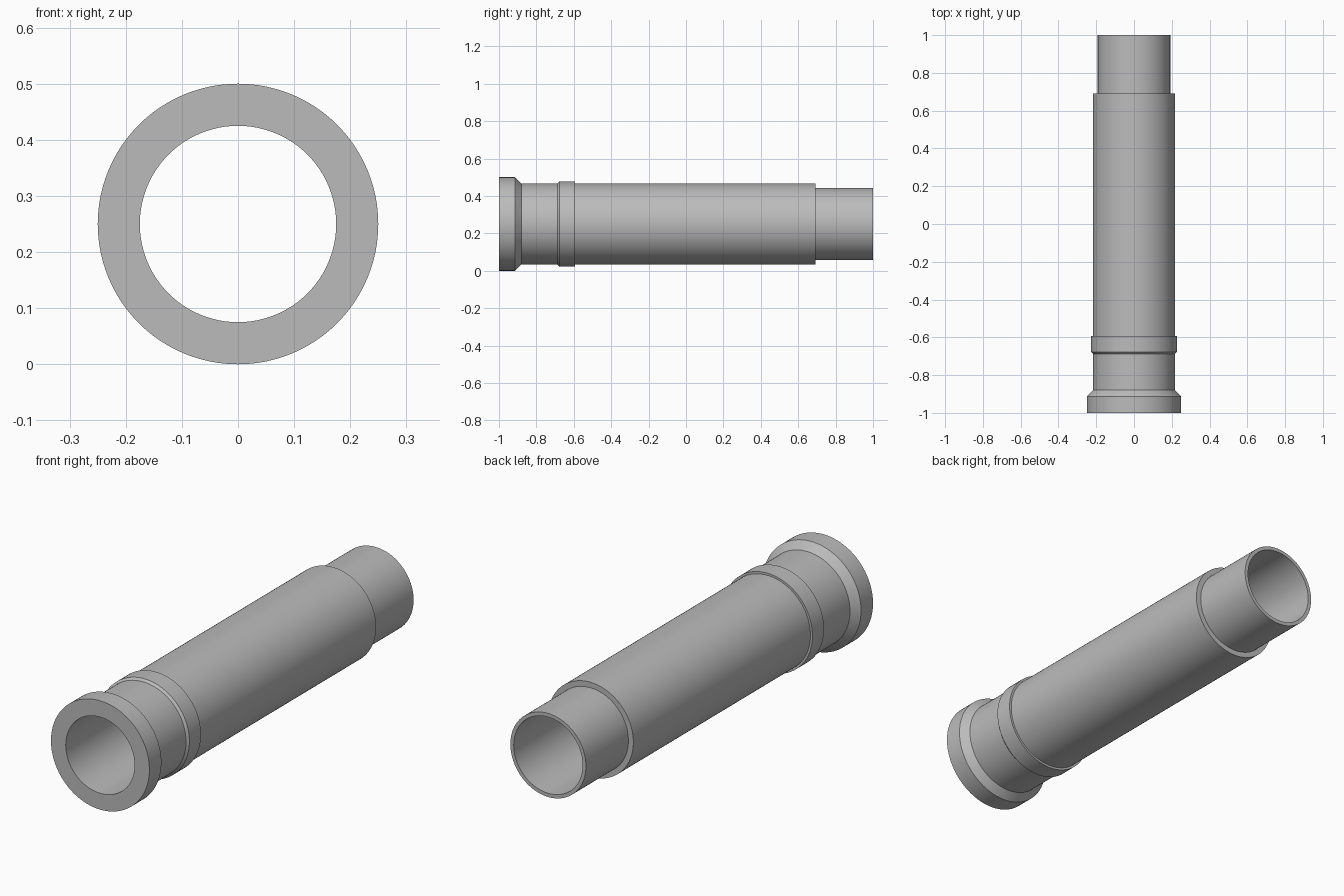
import bpy, bmesh, math
from mathutils import Vector

cube = bpy.data.objects.get("Cube")
if cube:
    bpy.data.objects.remove(cube)

SEGMENTS = 96
AXIS_Z = 0.25
BORE = 0.175

grey = bpy.data.materials.new("plain grey")
grey.use_nodes = True
colour = (0.5, 0.5, 0.5, 1)
grey.diffuse_color = colour
grey.node_tree.nodes["Principled BSDF"].inputs["Base Color"].default_value = colour


def lathe(name, profile):
    """Spin a closed (y, radius) profile around the pipe axis."""
    bm = bmesh.new()
    verts = [bm.verts.new((0, y, r)) for y, r in profile]
    edges = [bm.edges.new((a, b)) for a, b in zip(verts, verts[1:] + verts[:1])]
    bmesh.ops.spin(bm, geom=verts + edges, cent=(0, 0, 0), axis=(0, 1, 0),
                   angle=math.tau, steps=SEGMENTS, use_merge=True)
    bmesh.ops.remove_doubles(bm, verts=bm.verts, dist=1e-5)
    bmesh.ops.recalc_face_normals(bm, faces=bm.faces)
    mesh = bpy.data.meshes.new(name)
    bm.to_mesh(mesh)
    bm.free()
    mesh.materials.append(grey)
    obj = bpy.data.objects.new(name, mesh)
    obj.location = Vector((0, 0, AXIS_Z))
    bpy.context.collection.objects.link(obj)
    bpy.ops.object.select_all(action="DESELECT")
    obj.select_set(True)
    bpy.context.view_layer.objects.active = obj
    bpy.ops.object.shade_smooth_by_angle(angle=math.radians(25))
    return obj


# Hollow tube: chamfered flange, neck, raised collar, barrel and narrow spigot
lathe("flanged_tube", [
    (-1.0, BORE), (-1.0, 0.25), (-0.913, 0.25),     # flange
    (-0.88, 0.217), (-0.687, 0.217),                # chamfer and neck
    (-0.677, 0.227), (-0.593, 0.227),               # collar
    (-0.593, 0.217), (0.692, 0.217),                # barrel
    (0.692, 0.192), (1.0, 0.192),                   # spigot
    (1.0, BORE),
])
